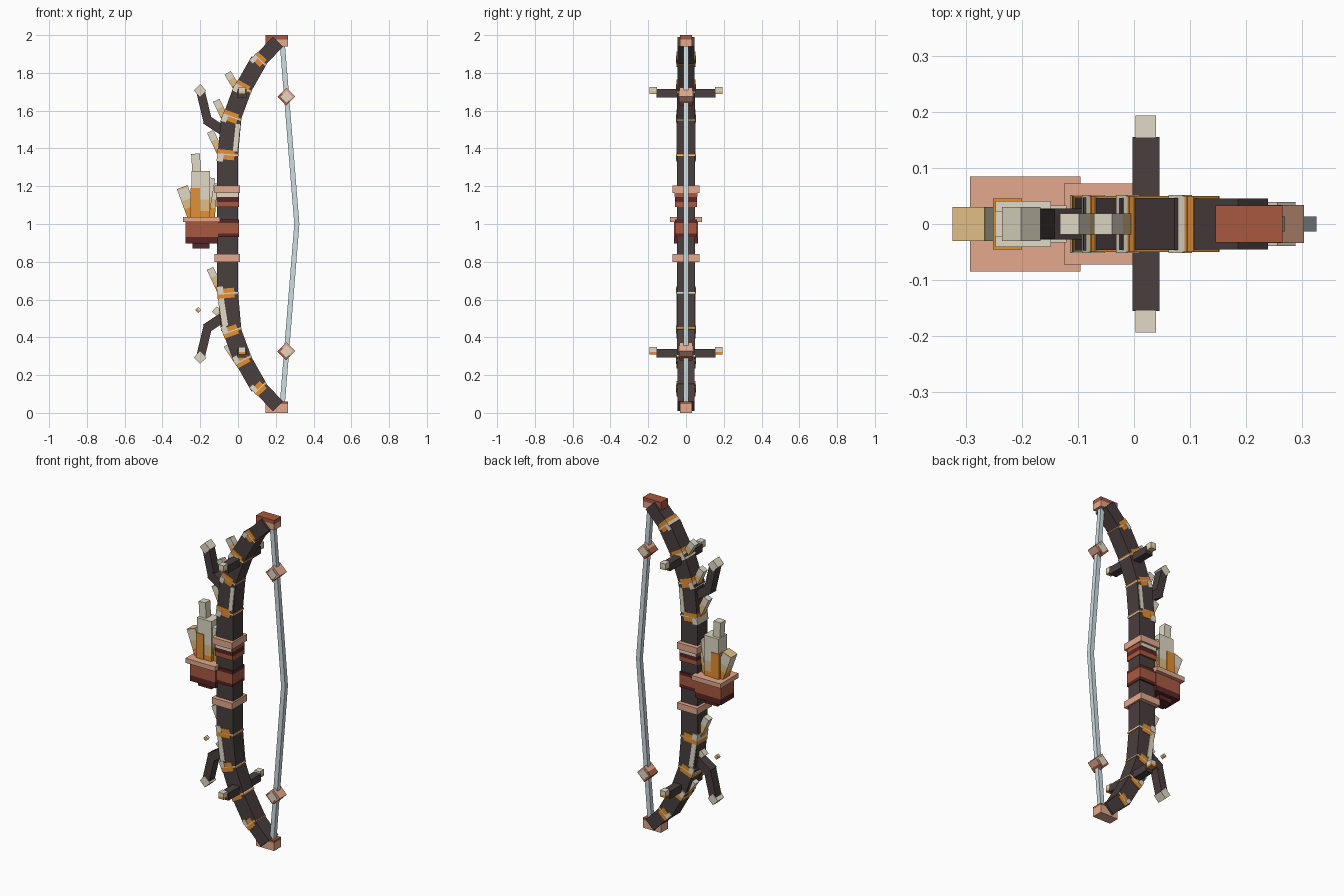
import bpy, bmesh
from mathutils import Vector

cube = bpy.data.objects.get("Cube")
if cube:
    bpy.data.objects.remove(cube, do_unlink=True)


def material(name, rgb):
    lin = [((c / 255 + 0.055) / 1.055) ** 2.4 for c in rgb]
    m = bpy.data.materials.new(name)
    m.use_nodes = True
    m.diffuse_color = (*lin, 1)
    m.node_tree.nodes["Principled BSDF"].inputs["Base Color"].default_value = (*lin, 1)
    m.node_tree.nodes["Principled BSDF"].inputs["Roughness"].default_value = 0.8
    return m


bark = material("dark bark", (74, 62, 62))
bone = material("pale bone", (226, 218, 198))
tan = material("warm tan", (224, 190, 132))
amber = material("amber orange", (227, 144, 50))
clay = material("terracotta", (168, 89, 64))
blush = material("light clay", (228, 169, 142))
maroon = material("deep maroon", (90, 38, 38))
silver = material("pale steel", (205, 221, 226))


def beam(name, p, q, width, depth, bands, y=0.0):
    """Box from p to q in the XZ plane; bands = [(end fraction, material), ...]."""
    a, b = Vector((p[0], y, p[1])), Vector((q[0], y, q[1]))
    side = (b - a).normalized().cross(Vector((0, 1, 0))) * (width / 2)
    deep = Vector((0, depth / 2, 0))
    if not isinstance(bands, list):
        bands = [(1, bands)]
    bm = bmesh.new()

    def ring(f):
        c = a.lerp(b, f)
        return [bm.verts.new(c + s * side + t * deep)
                for s, t in ((-1, -1), (1, -1), (1, 1), (-1, 1))]

    last = ring(0)
    bm.faces.new(last)
    for slot, (f, _) in enumerate(bands):
        new = ring(f)
        for i in range(4):
            j = (i + 1) % 4
            bm.faces.new((last[i], last[j], new[j], new[i])).material_index = slot
        last = new
    bm.faces.new(last).material_index = len(bands) - 1
    bmesh.ops.recalc_face_normals(bm, faces=bm.faces[:])
    me = bpy.data.meshes.new(name)
    bm.to_mesh(me)
    bm.free()
    for _, m in bands:
        me.materials.append(m)
    ob = bpy.data.objects.new(name, me)
    bpy.context.collection.objects.link(ob)


def box(name, x0, x1, z0, z1, depth, bands, y=0.0):
    x = (x0 + x1) / 2
    beam(name, (x, z0), (x, z1), x1 - x0, depth, bands, y)


# Grip with wraps and collars
box("grip", -0.11, 0, 0.63, 1.37, 0.094, bark)
box("upper_wrap", -0.114, 0.004, 1.09, 1.165, 0.114, [(0.35, clay), (0.7, maroon), (1, clay)])
box("middle_wrap", -0.114, 0.004, 0.93, 1.025, 0.114, [(0.2, maroon), (0.8, clay), (1, maroon)])
for side, y in (("back", 0.057), ("front", -0.057)):
    box(f"wrap_plate_{side}", -0.11, 0, 1.143, 1.165, 0.006, bone, y)
for name, z in (("upper_collar", 1.165), ("lower_collar", 0.80)):
    box(name, -0.125, 0.01, z, z + 0.04, 0.144, blush)

# Limbs, bands, branches and string fittings, mirrored above and below the middle
path = [(-0.055, 1.35), (-0.037, 1.55), (0.02, 1.705), (0.105, 1.855), (0.212, 1.965)]
widths = [0.108, 0.097, 0.09, 0.075]
for tag, up in (("upper", True), ("lower", False)):
    def at(p):
        return p if up else (p[0], 2 - p[1])

    for i, w in enumerate(widths):
        p, q = Vector(path[i]), Vector(path[i + 1])
        d = (q - p).normalized()
        tail = q + d * (0.012 if i < 3 else 0)
        beam(f"{tag}_limb_{i + 1}", at(p - d * 0.012), at(tail), w, 0.094 - 0.001 * i, bark)
        # Thin ridge all round, amber saddle on the outer part, bone patch on its edge
        n = Vector((-d.y, d.x))
        s, e = p - d * 0.01, p + d * 0.042
        beam(f"{tag}_ridge_{i + 1}", at(p + d * 0.014), at(p + d * 0.026), w + 0.006, 0.1,
             [(0.5, bone), (1, amber)])
        o = n * (w * 0.1)
        beam(f"{tag}_saddle_{i + 1}", at(s + o), at(e + o), w * 0.84, 0.1, amber)
        o = n * (w * 0.37)
        beam(f"{tag}_patch_{i + 1}", at(s + o - d * 0.012), at(s + o + d * 0.024),
             w * 0.31, 0.104, bone)

    # Forked branch with a diamond bud
    beam(f"{tag}_branch_base", at((-0.05, 1.475)), at((-0.172, 1.555)), 0.052, 0.056, bark)
    beam(f"{tag}_branch_arm", at((-0.158, 1.535)), at((-0.2, 1.71)), 0.046, 0.054, bark)
    beam(f"{tag}_branch_bud", at((-0.218, 1.69)), at((-0.184, 1.724)), 0.048, 0.06, bone)

    # Cross twig with bone ends
    z = 1.67 if up else 0.292
    box(f"{tag}_cross_twig", -0.003, 0.045, z, z + 0.045, 0.31, bark)
    for side, y in (("back", 0.173), ("front", -0.173)):
        box(f"{tag}_twig_end_{side}", 0.003, 0.039, z + 0.018, z + 0.056, 0.04,
            [(0.35, tan if up else amber), (1, bone)], y)

    # String bead with a bone plate on both faces
    z = 1.674 if up else 0.326
    beam(f"{tag}_bead", (0.232, z - 0.024), (0.28, z + 0.024), 0.066, 0.068,
         [(0.45, clay), (1, blush)])
    for side, y in (("back", 0.035), ("front", -0.035)):
        beam(f"{tag}_bead_plate_{side}", (0.24, z - 0.016), (0.272, z + 0.016),
             0.045, 0.008, bone, y)

    # String half
    beam(f"{tag}_string", at((0.235, 1.95)), at((0.3115, 0.999)), 0.027, 0.027, silver)

# Limb tip blocks
box("upper_tip_outer", 0.145, 0.205, 1.94, 2, 0.066, clay)
box("upper_tip_inner", 0.205, 0.265, 1.94, 2, 0.066, [(0.6, blush), (1, clay)])
box("lower_tip", 0.145, 0.265, 0, 0.06, 0.066, [(0.8, blush), (1, clay)])

# Bone slivers laid along the limb sides
for side, y in (("back", 0.047), ("front", -0.047)):
    beam(f"upper_sliver_{side}", (-0.016, 1.385), (0.0, 1.53), 0.024, 0.008, bone, y)
beam("lower_outer_sliver", (-0.092, 0.62), (-0.067, 0.46), 0.03, 0.1, bone)

# Thorns growing up and outward
thorns = [((-0.085, 1.36), (-0.147, 1.49)), ((-0.06, 1.54), (-0.115, 1.655)),
          ((0.0, 1.71), (-0.055, 1.80)), ((-0.09, 0.64), (-0.148, 0.765)),
          ((-0.07, 0.5), (-0.125, 0.55)), ((0.0, 0.27), (-0.06, 0.36))]
for i, (p, q) in enumerate(thorns):
    beam(f"thorn_{i + 1}", p, q, 0.038, 0.038, [(0.3, amber), (0.65, tan), (1, bone)])
beam("floating_chip", (-0.218, 0.537), (-0.203, 0.552), 0.021, 0.02, [(0.5, amber), (1, bone)])

# Hanging bowl
box("bowl_foot", -0.24, -0.15, 0.87, 0.91, 0.08, maroon)
box("bowl_body", -0.278, -0.105, 0.897, 1.012, 0.126, [(0.3, maroon), (1, clay)])
box("bowl_rim", -0.292, -0.095, 1.01, 1.038, 0.17, blush)

# Crystal cluster
fade = [(0.3, amber), (0.55, tan), (1, bone)]
box("main_crystal", -0.247, -0.148, 1.03, 1.28, 0.082, [(0.15, amber), (0.4, tan), (1, bone)])
box("amber_crystal", -0.251, -0.2, 1.03, 1.19, 0.09, amber)
beam("crystal_top", (-0.218, 1.26), (-0.225, 1.372), 0.046, 0.046, bone)
beam("left_crystal", (-0.235, 1.03), (-0.295, 1.195), 0.06, 0.06,
     [(0.35, amber), (0.6, tan), (0.95, bone), (1, tan)])
beam("right_crystal", (-0.18, 1.03), (-0.145, 1.245), 0.05, 0.066, fade)
beam("small_crystal", (-0.14, 1.03), (-0.125, 1.215), 0.034, 0.045, fade)
